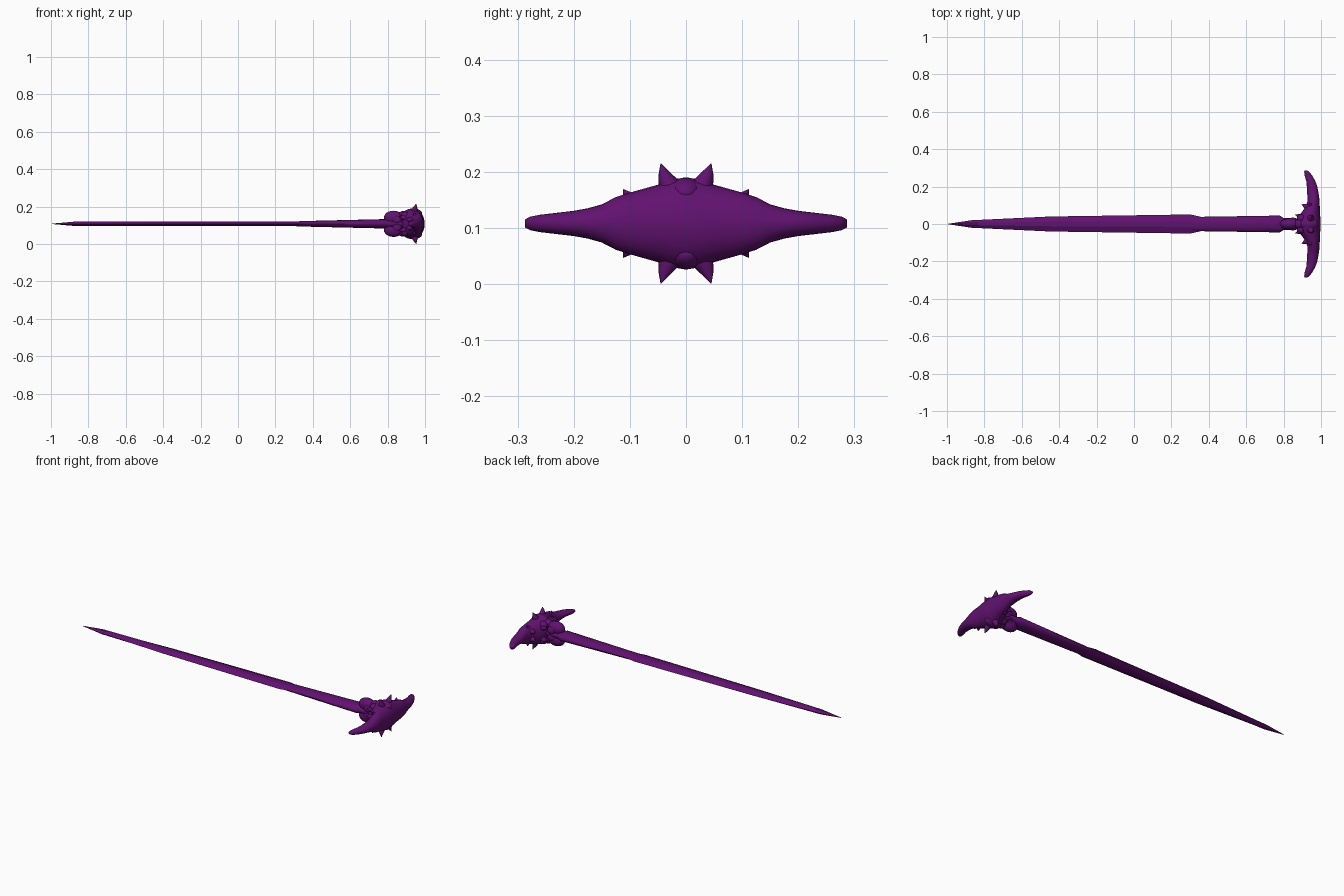
import bpy, bmesh, math
from mathutils import Vector

if "Cube" in bpy.data.objects:
    bpy.data.objects.remove(bpy.data.objects["Cube"])

ZC = 0.108  # height of the sword's centre line
mat = bpy.data.materials.new("dark_purple")
mat.diffuse_color = (0.12, 0.006, 0.16, 1)
mat.use_nodes = True
mat.node_tree.nodes["Principled BSDF"].inputs["Base Color"].default_value = mat.diffuse_color


def loft(name, rings, smooth=40):
    """Skin a list of equal-length point rings and cap both ends."""
    bm = bmesh.new()
    vs = [[bm.verts.new(p) for p in r] for r in rings]
    n = len(vs[0])
    for a, b in zip(vs, vs[1:]):
        for i in range(n):
            j = (i + 1) % n
            bm.faces.new((a[i], a[j], b[j], b[i]))
    bm.faces.new(vs[0])
    bm.faces.new(vs[-1])
    bmesh.ops.remove_doubles(bm, verts=bm.verts, dist=1e-5)
    bmesh.ops.recalc_face_normals(bm, faces=bm.faces)
    return finish(name, bm, smooth)


def finish(name, bm, smooth):
    me = bpy.data.meshes.new(name)
    bm.to_mesh(me)
    bm.free()
    ob = bpy.data.objects.new(name, me)
    bpy.context.collection.objects.link(ob)
    me.materials.append(mat)
    bpy.ops.object.select_all(action='DESELECT')
    ob.select_set(True)
    bpy.context.view_layer.objects.active = ob
    if smooth:
        bpy.ops.object.shade_smooth_by_angle(angle=math.radians(smooth))
    return ob


def circle(n):
    return [(math.cos(2 * math.pi * i / n), math.sin(2 * math.pi * i / n)) for i in range(n)]


def spike(name, pts, radii, n=10):
    """Tapered tube along a short bent path."""
    pts = [Vector(p) for p in pts]
    d = (pts[-1] - pts[0]).normalized()
    u = d.orthogonal().normalized()
    w = d.cross(u)
    return loft(name, [[p + u * c * r + w * s * r for c, s in circle(n)] for p, r in zip(pts, radii)], 60)


def lump(name, loc, size):
    bm = bmesh.new()
    bmesh.ops.create_uvsphere(bm, u_segments=20, v_segments=12, radius=1)
    for v in bm.verts:
        v.co = Vector((v.co.x * size[0] + loc[0], v.co.y * size[1] + loc[1], v.co.z * size[2] + loc[2]))
    return finish(name, bm, 60)


# blade: flattened hexagon section (x, half width, half thickness)
hexagon = [(1, 0), (0.3, 1), (-0.3, 1), (-1, 0), (-0.3, -1), (0.3, -1)]
blade = [(-0.995, 0.001, 0.001), (-0.87, 0.02, 0.012), (-0.45, 0.04, 0.0125),
         (0.3, 0.051, 0.0125), (0.36, 0.038, 0.012)]
loft("blade", [[(x, a * w, ZC + b * t) for a, b in hexagon] for x, w, t in blade], 20)

# grip: rounded section that thickens towards the guard
grip = [(0.29, 0.036, 0.012), (0.36, 0.0385, 0.015), (0.78, 0.045, 0.025), (0.80, 0.032, 0.022), (0.9, 0.03, 0.022)]
loft("grip", [[(x, c * w, ZC + s * t) for c, s in circle(16)] for x, w, t in grip])

# guard: one body swept along y, its ends hooking back like horns
# (y, centre x, half x, half z)
half = [(0, 0.937, 0.061, 0.081), (0.025, 0.936, 0.061, 0.079), (0.05, 0.941, 0.054, 0.069),
        (0.075, 0.95, 0.044, 0.062), (0.1, 0.957, 0.036, 0.055), (0.125, 0.96, 0.032, 0.047),
        (0.15, 0.958, 0.031, 0.034), (0.175, 0.955, 0.030, 0.027), (0.2, 0.952, 0.028, 0.0225),
        (0.23, 0.945, 0.024, 0.019), (0.26, 0.932, 0.02, 0.0155), (0.278, 0.924, 0.014, 0.012),
        (0.287, 0.918, 0.007, 0.007)]
rows = [(-y, x, a, b) for y, x, a, b in reversed(half[1:])] + half
loft("horned_guard", [[(x + c * a, y, ZC + s * b) for c, s in circle(24)] for y, x, a, b in rows], 70)

# ornament mirrored above/below and left/right
for sz in (1, -1):
    tag = "top" if sz > 0 else "bottom"
    lump(f"neck_knob_{tag}", (0.832, 0, ZC + sz * 0.033), (0.052, 0.03, 0.037))
    lump(f"crown_lump_{tag}", (0.935, 0, ZC + sz * 0.055), (0.05, 0.032, 0.027))
    lump(f"snout_lump_{tag}", (0.885, 0, ZC + sz * 0.045), (0.03, 0.026, 0.024))
    for sy in (1, -1):
        side = f"{tag}_{'left' if sy > 0 else 'right'}"

        def at(x, y, z):
            return (x, sy * y, ZC + sz * z)

        spike(f"crown_spike_{side}", [at(0.945, 0.022, 0.055), at(0.945, 0.032, 0.072),
                                      at(0.948, 0.040, 0.09), at(0.953, 0.045, 0.107)],
              [0.022, 0.018, 0.01, 0.0005])
        spike(f"side_thorn_{side}", [at(0.945, 0.10, 0.04), at(0.943, 0.106, 0.053), at(0.94, 0.112, 0.061)],
              [0.014, 0.007, 0.0004])
        spike(f"rear_thorn_{side}", [at(0.935, 0.09, 0.02), at(0.915, 0.095, 0.022), at(0.895, 0.105, 0.024)],
              [0.02, 0.012, 0.0004])
        spike(f"cheek_thorn_{side}", [at(0.90, 0.035, 0.03), at(0.88, 0.043, 0.035), at(0.86, 0.05, 0.036)],
              [0.02, 0.011, 0.0004])
        lump(f"brow_lump_{side}", at(0.895, 0.03, 0.045), (0.024, 0.02, 0.02))
        lump(f"neck_bead_{side}", at(0.85, 0.02, 0.02), (0.025, 0.014, 0.022))
